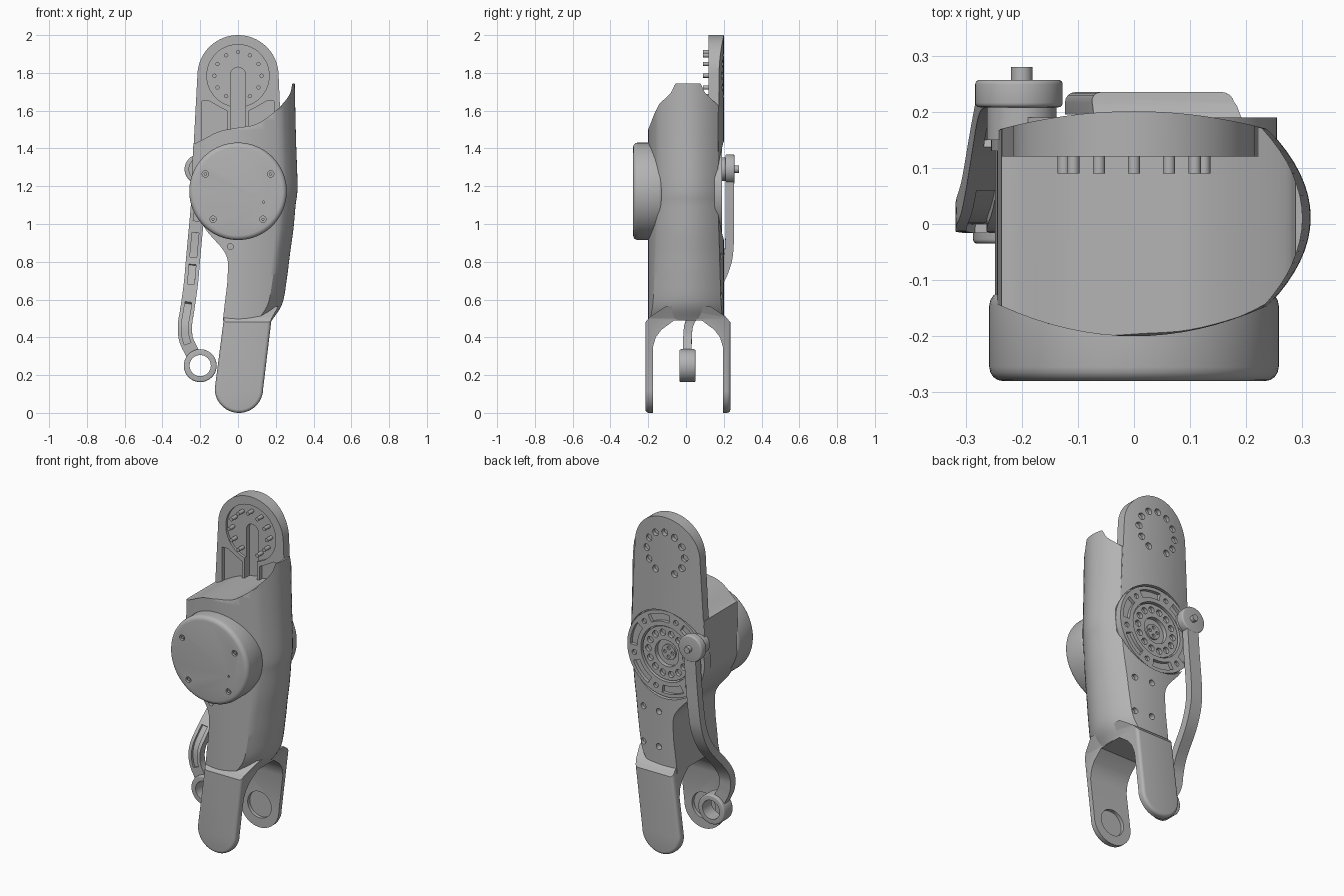
import bpy, bmesh
from math import cos, sin, pi, radians
from mathutils import Vector

cube = bpy.data.objects.get("Cube")
if cube:
    bpy.data.objects.remove(cube, do_unlink=True)

grey = bpy.data.materials.new("plain grey")
grey.use_nodes = True
grey.diffuse_color = (0.45, 0.45, 0.45, 1)
grey.node_tree.nodes["Principled BSDF"].inputs["Base Color"].default_value = grey.diffuse_color


def add(name, bm):
    bmesh.ops.recalc_face_normals(bm, faces=bm.faces)
    mesh = bpy.data.meshes.new(name)
    bm.to_mesh(mesh)
    bm.free()
    mesh.materials.append(grey)
    obj = bpy.data.objects.new(name, mesh)
    bpy.context.collection.objects.link(obj)
    smooth(obj)
    return obj


def smooth(obj):
    obj.data.shade_smooth()
    obj.data.set_sharp_from_angle(angle=radians(32))


def loft(name, rings):
    bm = bmesh.new()
    rows = [[bm.verts.new(p) for p in ring] for ring in rings]
    n = len(rows[0])
    for a, b in zip(rows, rows[1:]):
        for i in range(n):
            j = (i + 1) % n
            bm.faces.new((a[i], a[j], b[j], b[i]))
    bm.faces.new(rows[0])
    bm.faces.new(rows[-1])
    return add(name, bm)


def prism(name, pts, lo, hi, axis=1, bevel=0):
    """Extrude a flat outline along one axis, optionally rounding both ends."""
    def place(p, d):
        co = list(p)
        co.insert(axis, d)
        return co
    obj = loft(name, [[place(p, lo) for p in pts], [place(p, hi) for p in pts]])
    if bevel:
        bm = bmesh.new()
        bm.from_mesh(obj.data)
        rim = [e for e in bm.edges if abs(e.verts[0].co[axis] - e.verts[1].co[axis]) < 1e-6]
        bmesh.ops.bevel(bm, geom=rim, offset=bevel, segments=4, profile=0.5, affect='EDGES')
        bm.to_mesh(obj.data)
        bm.free()
        smooth(obj)
    return obj


def arc(x, z, r, start=0, end=360, n=48):
    return [(x + r * cos(radians(start + (end - start) * i / n)),
             z + r * sin(radians(start + (end - start) * i / n))) for i in range(n + 1)]


def disc(name, x, z, r, lo, hi, bevel=0, n=48):
    return prism(name, arc(x, z, r, n=n)[:-1], lo, hi, 1, bevel)


def boolean(obj, cutters, mode='DIFFERENCE', keep=False):
    for c in cutters:
        mod = obj.modifiers.new("cut", 'BOOLEAN')
        mod.operation, mod.object, mod.solver = mode, c, 'EXACT'
    graph = bpy.context.evaluated_depsgraph_get()
    mesh = bpy.data.meshes.new_from_object(obj.evaluated_get(graph))
    obj.modifiers.clear()
    obj.data = mesh
    smooth(obj)
    if not keep:
        for c in cutters:
            bpy.data.objects.remove(c, do_unlink=True)


def spline(keys, steps=8):
    k = [Vector(p) for p in keys]
    k = [2 * k[0] - k[1]] + k + [2 * k[-1] - k[-2]]
    out = []
    for a, b, c, d in zip(k, k[1:], k[2:], k[3:]):
        for i in range(steps):
            t = i / steps
            out.append(0.5 * (2 * b + (c - a) * t + (2 * a - 5 * b + 4 * c - d) * t * t
                              + (3 * b - a - 3 * c + d) * t ** 3))
    return out + [k[-2]]


def strip(name, path, width, thick, shift=0):
    """Sweep a rectangle along a path; shift moves it toward the front."""
    rings = []
    for i, p in enumerate(path):
        t = (path[min(i + 1, len(path) - 1)] - path[max(i - 1, 0)]).normalized()
        w = t.cross(Vector((0, 1, 0))).normalized()
        n = t.cross(w)
        rings.append([p + w * width * u / 2 + n * (shift + thick * v / 2)
                      for u, v in ((-1, -1), (1, -1), (1, 1), (-1, 1))])
    return loft(name, rings)


def front_y(x):
    return -0.2 + 0.96 * x * x


def back_y(x):
    return 0.2 - 0.56 * x * x


def section(left, right, z):
    shoulder = right - 0.075
    xs = [left + (shoulder - left) * i / 16 for i in range(17)]
    yf, yb = front_y(shoulder), back_y(shoulder)
    side = []
    for i in range(1, 16):
        t = i / 8 - 1
        side.append((right - 0.075 * t * t, (yf + yb) / 2 + t * (yb - yf) / 2, z))
    return ([(x, front_y(x), z) for x in xs] + side + [(x, back_y(x), z) for x in reversed(xs)])


# Thigh housing: lofted section, trimmed by the roof curve and the sloped front corner
HUB = 1.18
levels = spline([(-0.08, 0.18, 0.49), (-0.07, 0.235, 0.58), (-0.055, 0.26, 0.72), (-0.065, 0.275, 0.84),
                 (-0.17, 0.293, 0.97), (-0.24, 0.305, 1.1), (-0.245, 0.315, 1.2), (-0.235, 0.307, 1.45),
                 (-0.215, 0.3, 1.76)], 6)
body = loft("thigh_housing", [section(*p) for p in levels])
roof = [(-0.5, 1.42), (-0.22, 1.43)] + [tuple(p) for p in spline(
    [(-0.2, 1.44), (-0.1, 1.49), (0, 1.51), (0.1, 1.53), (0.2, 1.6), (0.27, 1.68), (0.288, 1.745)], 5)]
corner = [(-0.2, 1.5), (-0.165, 1.59), (-0.085, 1.745), (-0.085, 1.9), (-0.4, 1.9), (-0.4, 1.5)]
cuts = [prism("roof_cutter", roof + [(0.5, 1.745), (0.5, 2.1), (-0.5, 2.1)], -0.5, 0.5),
        prism("corner_cutter", corner, -0.5, 0.5, axis=0),
        disc("hub_cutter", 0, HUB, 0.262, 0.15, 0.4),
        disc("screw_cutter", -0.04, 0.88, 0.016, -0.3, -0.18, n=16)]
cuts += [disc("screw_cutter", x, z, 0.018, 0.165, 0.3, n=16) for x in (0.04, 0.15) for z in (0.62, 0.83)]
boolean(body, cuts)

# Upper rear plate with rounded head, curved back, recesses and pin ring
HEAD = 1.785
plate = prism("upper_plate", arc(0, HEAD, 0.215, 0, 180) + [(-0.24, 1.32), (0.235, 1.32)], 0.12, 0.24)
curve = [(i / 40, back_y(i / 40) + 0.001) for i in range(-14, 15)]
cuts = [prism("back_cutter", curve + [(0.35, 0.4), (-0.35, 0.4)], 1.2, 2.1, axis=2),
        disc("face_cutter", 0, HEAD, 0.165, 0, 0.135),
        prism("slot_cutter", arc(0, 1.79, 0.04, 0, 180, 16) + [(-0.04, 1.4), (0.04, 1.4)], 0, 0.165),
        disc("hub_cutter", 0, HUB, 0.262, 0.15, 0.4)]
for s in (-1, 1):
    panel = [(0.058, 1.4), (0.058, 1.6), (0.09, 1.615), (0.15, 1.65), (0.19, 1.65), (0.19, 1.4)]
    cuts.append(prism("panel_cutter", [(s * x, z) for x, z in panel], 0, 0.145))
pins = [p for i, p in enumerate(arc(0, HEAD, 0.125, -90, 270, 12)[:-1]) if i]
cuts += [disc("pin_hole_cutter", x, z, 0.02, 0.175, 0.3, n=16) for x, z in pins]
boolean(plate, cuts)
for x, z in pins:
    disc("plate_pin", x, z, 0.011, 0.09, 0.15, n=16)

# Front motor drum
drum = disc("motor_drum", 0, 1.173, 0.258, -0.28, -0.12, 0.025, n=80)
bolts = [(s * x, z) for s in (-1, 1) for x, z in ((0.173, 1.265), (0.132, 1.025))]
cuts = [disc("bolt_cutter", x, z, 0.017, -0.3, -0.265, n=16) for x, z in bolts]
cuts.append(disc("bolt_cutter", 0.135, 1.115, 0.006, -0.3, -0.27, n=12))
boolean(drum, cuts)
for x, z in bolts:
    disc("drum_bolt", x, z, 0.009, -0.276, -0.26, n=6)

# Rear hub: rim with pockets and screws, bearing ring with holes, centre bore
rim = disc("hub_rim", 0, HUB, 0.255, 0.13, 0.19, n=80)
cuts = [disc("bore_cutter", 0, HUB, 0.165, 0.155, 0.3)]
for a in range(0, 360, 60):
    cuts.append(prism("pocket_cutter", arc(0, HUB, 0.235, a, a + 36, 10)
                      + arc(0, HUB, 0.19, a + 36, a, 10), 0.17, 0.3))
cuts += [disc("screw_cutter", x, z, 0.015, 0.175, 0.3, n=16)
         for x, z in arc(0, HUB, 0.213, 48, 408, 6)[:-1]]
boolean(rim, cuts)
ring = disc("bearing_ring", 0, HUB, 0.158, 0.14, 0.18)
cuts = [disc("hole_cutter", x, z, 0.019, 0.16, 0.3, n=16) for x, z in arc(0, HUB, 0.122, n=14)[:-1]]
boolean(ring, cuts + [disc("bore_cutter", 0, HUB, 0.078, 0.1, 0.3)])
core = disc("hub_core", 0, HUB, 0.045, 0.13, 0.165)
boolean(core, [disc("hole_cutter", x, z, 0.01, 0.15, 0.3, n=12) for x, z in arc(0, HUB, 0.025, n=4)[:-1]])

# Lower fork: pill outline crossed with an arched profile, plus axle recesses
pill = arc(0.005, 0.128, 0.128, 180, 360, 32) + [(0.178, 0.5), (0.215, 0.565), (-0.065, 0.565), (-0.075, 0.5)]
fork = prism("lower_fork", pill, -0.215, 0.235, bevel=0.018)
arch = [(-0.4, -0.1), (-0.4, 0.48), (-0.215, 0.48), (-0.19, 0.51), (-0.11, 0.563), (0.13, 0.563),
        (0.21, 0.51), (0.235, 0.48), (0.4, 0.48), (0.4, -0.1)]
inner = [(0.195, -0.1), (0.195, 0.35), (0.18, 0.4), (0.15, 0.44), (0.085, 0.488), (-0.065, 0.488),
         (-0.13, 0.44), (-0.16, 0.4), (-0.175, 0.35), (-0.175, -0.1)]
boolean(fork, [prism("arch_cutter", arch + inner, -0.5, 0.5, axis=0)], 'INTERSECT')
boolean(fork, [disc("axle_cutter", 0.005, 0.135, 0.078, -0.195, 0.215)])

# Linkage rod with front slots, lower eye and upper pivot
path = spline([(-0.2, 0.232, 1.29), (-0.212, 0.232, 1.1), (-0.23, 0.23, 0.9), (-0.24, 0.215, 0.79),
               (-0.25, 0.165, 0.68), (-0.268, 0.06, 0.55), (-0.28, 0.017, 0.47), (-0.275, 0.008, 0.39),
               (-0.238, 0.007, 0.31)], 10)
EYE = (-0.2, 0.25)
rod = strip("linkage_rod", path, 0.075, 0.046)
cuts = [strip("slot_cutter", [p for p in path if lo < p.z < hi], 0.036, 0.03, 0.023)
        for lo, hi in ((1.0, 1.12), (0.82, 0.97), (0.66, 0.78), (0.36, 0.58))]
boolean(rod, cuts + [disc("eye_cutter", *EYE, 0.056, -0.2, 0.2)])
eye = disc("rod_eye", *EYE, 0.087, -0.035, 0.05, 0.008)
boolean(eye, [disc("eye_cutter", *EYE, 0.056, -0.2, 0.2)])
disc("rod_pivot", -0.205, 1.29, 0.078, 0.208, 0.257, 0.008)
disc("pivot_spacer", -0.2, 1.29, 0.062, 0.15, 0.21)
disc("pivot_pin", -0.2, 1.29, 0.019, 0.2, 0.28, n=24)
